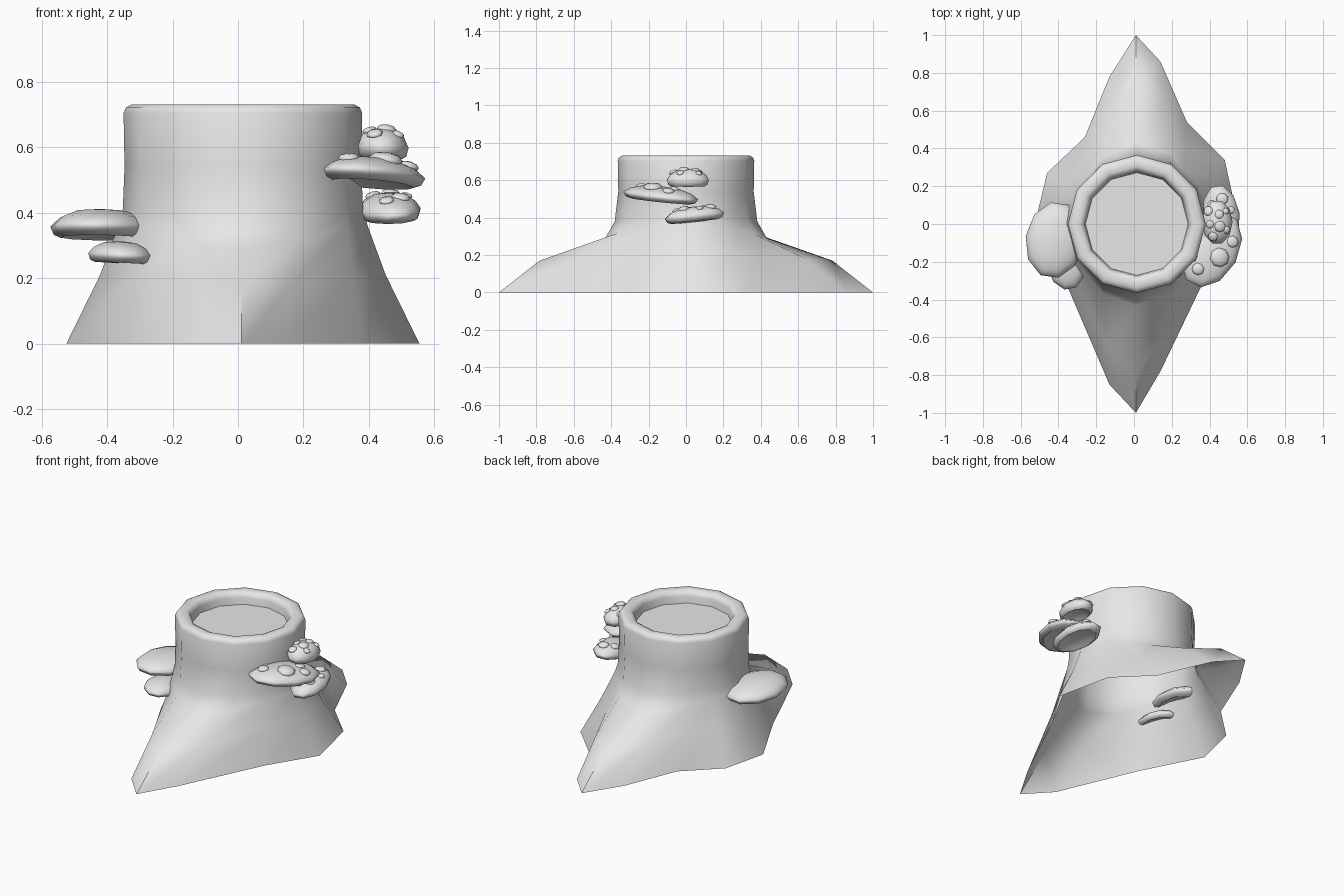
import bpy, math
from math import sin, cos, radians
from mathutils import Vector, Matrix, Euler

cube = bpy.data.objects.get("Cube")
if cube:
    bpy.data.objects.remove(cube, do_unlink=True)

grey = bpy.data.materials.new("plain_grey")
grey.use_nodes = True
grey.diffuse_color = (0.8, 0.8, 0.8, 1)
grey.node_tree.nodes["Principled BSDF"].inputs["Base Color"].default_value = (0.8, 0.8, 0.8, 1)


def make_object(name, verts, faces, matrix=None, angle=40):
    mesh = bpy.data.meshes.new(name)
    mesh.from_pydata(verts, [], faces)
    mesh.materials.append(grey)
    obj = bpy.data.objects.new(name, mesh)
    bpy.context.collection.objects.link(obj)
    if matrix:
        obj.matrix_world = matrix
    bpy.ops.object.select_all(action='DESELECT')
    obj.select_set(True)
    bpy.context.view_layer.objects.active = obj
    bpy.ops.object.shade_smooth_by_angle(angle=radians(angle))
    return obj


def bridge(rings, n):
    """Quads between successive rings of n vertices (counter-clockwise, bottom to top)."""
    return [(k * n + i, k * n + (i + 1) % n, (k + 1) * n + (i + 1) % n, (k + 1) * n + i)
            for k in range(rings - 1) for i in range(n)]


# Stump: each column is (angle, base x, base y); two long roots run along y
columns = [(0, .555, 0), (30, .48, .34), (45, .28, .54), (60, .14, .86),
           (90, .01, 1), (120, -.13, .78), (135, -.26, .46), (150, -.46, .27),
           (180, -.525, 0), (210, -.34, -.36), (240, -.13, -.85),
           (270, .01, -1), (300, .14, -.78), (330, .38, -.28)]
n = len(columns)


def trunk_point(angle, radius):
    # the 45 degree columns sit on the chord of a twelve-sided trunk
    r = radius * (cos(radians(15)) if angle % 90 == 45 else 1)
    return Vector((.015 + r * cos(radians(angle)), r * sin(radians(angle)), 0))


rings = [[] for _ in range(4)]
for angle, x, y in columns:
    top, base, w = trunk_point(angle, .362), Vector((x, y, 0)), y * y
    flare = [(1, 0), (.42 + .24 * w, .21 - .04 * w), (.11, .36 - .07 * w), (.03, .41 - .03 * w)]
    for ring, (t, z) in zip(rings, flare):
        ring.append(top.lerp(base, t) + Vector((0, 0, z)))

# Straight trunk, rounded rim and sunken top
for radius, z in [(.362, .54), (.365, .705), (.358, .722), (.34, .732), (.305, .732),
                  (.285, .722), (.278, .70), (.272, .66)]:
    rings.append([trunk_point(c[0], radius) + Vector((0, 0, z)) for c in columns])
verts = [v for ring in rings for v in ring]
faces = bridge(len(rings), n)
faces.append(tuple(range(len(verts) - n, len(verts))))
make_object("stump", verts, faces, angle=50)


# Dome of stacked rings, closed by a point at each end
def dome(name, profile, sides, matrix, angle=45):
    verts = [(r * cos(math.tau * i / sides), r * sin(math.tau * i / sides), z)
             for r, z in profile[1:-1] for i in range(sides)]
    faces = bridge(len(profile) - 2, sides)
    low, high, last = len(verts), len(verts) + 1, len(verts) - sides
    verts += [(0, 0, profile[0][1]), (0, 0, profile[-1][1])]
    for i in range(sides):
        j = (i + 1) % sides
        faces += [(low, j, i), (high, last + i, last + j)]
    return make_object(name, verts, faces, matrix, angle)


CAP = [(0, -.2), (.5, -.35), (.8, -.6), (.93, -.45), (1, 0), (.82, .5), (.5, .88), (0, 1)]
SPOT = [(0, -.6), (.9, -.5), (1, 0), (.7, .6), (0, .85)]


def shelf_mushroom(name, centre, size, tilt, spots=()):
    turn = Euler([radians(a) for a in tilt]).to_matrix().to_4x4()
    place = Matrix.Translation(centre) @ turn
    dome(name, CAP, 10, place @ Matrix.Diagonal((*size, 1)))
    for k, (u, v, r) in enumerate(spots):
        # raised spot lying on the slope of the cap
        d = min(1, math.hypot(u, v))
        spot_at = Vector((u * size[0], v * size[1], size[2] * (1 - .62 * d * d)))
        normal = Vector((u / size[0] * size[2], v / size[1] * size[2], 1))
        lean = normal.to_track_quat('Z', 'Y').to_matrix().to_4x4()
        dome(f"{name}_spot_{k + 1}", SPOT, 8,
             place @ Matrix.Translation(spot_at) @ lean @ Matrix.Diagonal((r, r, r * .5, 1)))


# Plain shelf mushrooms on the -x side
shelf_mushroom("right_upper_mushroom", (-.42, -.085, .357), (.155, .205, .055), (-3, 0, -8))
shelf_mushroom("right_lower_mushroom", (-.36, -.215, .272), (.10, .135, .042), (0, 3, 10))

# Spotted shelf mushrooms on the +x side
shelf_mushroom("left_top_mushroom", (.44, .01, .603), (.082, .118, .058), (0, 3, 0),
               [(-.6, .5, .026), (.1, .35, .024), (.15, -.2, .03), (-.5, -.1, .022),
                (.55, .5, .018), (-.3, -.65, .026), (.6, -.35, .02)])
shelf_mushroom("left_middle_mushroom", (.41, -.135, .518), (.145, .215, .05), (-6, 0, -28),
               [(.4, -.1, .052), (-.1, -.6, .033), (.55, .4, .032), (-.55, -.4, .036),
                (.1, .4, .03)])
shelf_mushroom("left_lower_mushroom", (.462, .045, .41), (.098, .165, .05), (6, -3, 8),
               [(.2, .55, .032), (-.4, .4, .026), (.3, -.35, .03), (-.2, -.55, .024),
                (.6, .15, .02)])
